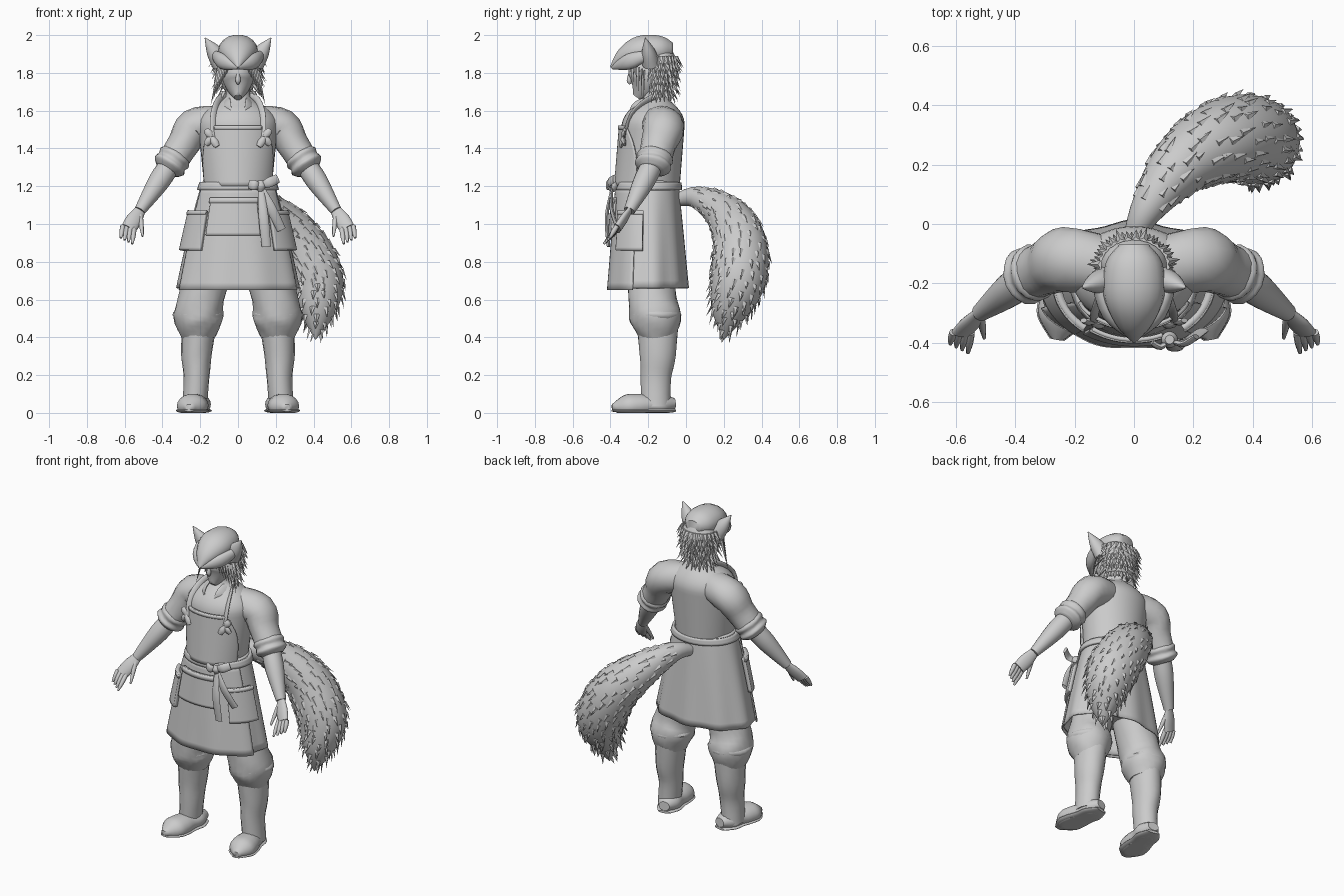
import bpy, bmesh, math, random
from mathutils import Vector

random.seed(4)
cube = bpy.data.objects.get("Cube")
if cube:
    bpy.data.objects.remove(cube)

shade = (.6, .6, .6, 1)
grey = bpy.data.materials.new("plain grey")
grey.use_nodes = True
grey.diffuse_color = shade
grey.node_tree.nodes["Principled BSDF"].inputs["Base Color"].default_value = shade


def at(x, y, z):
    return Vector((x, y, z))


side_axis, depth_axis, up_axis = at(1, 0, 0), at(0, 1, 0), at(0, 0, 1)


def finish(name, bm, mirror=False, thickness=0, sharp_angle=50):
    """Turn a bmesh into a smooth, optionally mirrored and thickened object."""
    bmesh.ops.recalc_face_normals(bm, faces=bm.faces)
    mesh = bpy.data.meshes.new(name)
    bm.to_mesh(mesh)
    bm.free()
    mesh.materials.append(grey)
    mesh.shade_smooth()
    mesh.set_sharp_from_angle(angle=math.radians(sharp_angle))
    part = bpy.data.objects.new(name, mesh)
    bpy.context.collection.objects.link(part)
    if thickness:
        modifier = part.modifiers.new("Thickness", 'SOLIDIFY')
        modifier.thickness, modifier.offset = thickness, 0
    if mirror:
        modifier = part.modifiers.new("Mirror", 'MIRROR')
        modifier.use_mirror_merge = False


def spline(points, steps):
    """Catmull-Rom resampling of every component of the points."""
    result, last = [], len(points) - 1
    for i in range(last):
        near = points[max(i - 1, 0)], points[i], points[i + 1], points[min(i + 2, last)]
        for step in range(steps):
            t = step / steps
            result.append([b + t * (c - a) / 2 + t * t * (2 * a - 5 * b + 4 * c - d) / 2
                           + t ** 3 * (3 * b - a - 3 * c + d) / 2 for a, b, c, d in zip(*near)])
    return result + [list(points[last])]


def frames(path, radii, reference, steps):
    """Centre, tangent, side vector, up vector and radius along a smooth path."""
    points = spline([(*p, r) for p, r in zip(path, radii)], steps)
    centres = [Vector(p[:3]) for p in points]
    for i, centre in enumerate(centres):
        tangent = (centres[min(i + 1, len(centres) - 1)] - centres[max(i - 1, 0)]).normalized()
        side = reference.cross(tangent).normalized()
        yield centre, tangent, side, tangent.cross(side), max(points[i][3], .002)


def skin(bm, rows):
    """Join neighbouring rows of vertices with quads."""
    for lower, upper in zip(rows, rows[1:]):
        for j in range(len(lower) - 1):
            bm.faces.new((lower[j], lower[j + 1], upper[j + 1], upper[j]))


def tube(name, path, radii, flat=1, reference=depth_axis, sides=18, mirror=False, folds=0):
    """Loft ellipses along a path; folds ripples the cloth."""
    bm, rings = bmesh.new(), []
    for i, (centre, tangent, side, up, radius) in enumerate(frames(path, radii, reference, 4)):
        ring = []
        for j in range(sides):
            a = math.tau * j / sides
            r = radius * (1 + folds * math.sin(5 * a + 1.3 * i))
            point = centre + side * r * math.cos(a) + up * r * flat * math.sin(a)
            point.z = max(point.z, 0)
            ring.append(bm.verts.new(point))
        rings.append(ring)
    skin(bm, [ring + ring[:1] for ring in rings])
    bm.faces.new(rings[0])
    bm.faces.new(rings[-1])
    finish(name, bm, mirror)


def shell(name, body, middle, half, bottom, top, offset=0, taper=1, thickness=.008,
          mirror=False, columns=36, rows=14, folds=0):
    """Cloth lying on a body shape, spanning an angle around it and a height range."""
    bm, grid = bmesh.new(), []
    for i in range(rows + 1):
        t = i / rows
        z = bottom + t * (top - bottom)
        centre, width, depth = body(z)
        row = []
        for j in range(columns + 1):
            spread = half * (1 - (1 - taper) * t ** 3)
            a = math.radians(middle + spread * (2 * j / columns - 1))
            out = offset + folds * (1 - t) * math.sin(9 * a)
            row.append(bm.verts.new(((width + out) * math.cos(a), centre + (depth + out) * math.sin(a), z)))
        grid.append(row)
    skin(bm, grid)
    bmesh.ops.remove_doubles(bm, verts=bm.verts, dist=.0004)
    finish(name, bm, mirror, thickness)


def spike(bm, base, direction, out, length, width):
    """One pointed tuft of hair or fur."""
    side = direction.cross(out).normalized() * width
    left, right, ridge, tip = [bm.verts.new(p) for p in (
        base - side, base + side, base + out * width * .7, base + direction.normalized() * length)]
    for face in ((left, right, ridge), (left, ridge, tip), (ridge, right, tip), (right, left, tip)):
        bm.faces.new(face)


def torso(z):
    """Centre, half width and half depth: broad chest narrowing into the neck."""
    neck = min(max((z - 1.52) / .14, 0), 1) ** 2
    chest = z - 1.2
    return .08 * chest - .2, (.175 + .1 * chest) * (1 - neck) + .06 * neck, .163 - .1 * neck


def skirt(z):
    """Centre, half width and half depth: flaring from the waist to the hem."""
    drop = max(1.24 - z, 0) / .58
    return -.2, .175 + .145 * drop ** .8, .155 + .05 * drop


# Shirt and apron
front = -90
shell("shirt_torso", torso, front, 180, 1.14, 1.72, rows=24)
shell("apron_skirt", skirt, front, 180, .66, 1.23, columns=60, folds=.007)
shell("apron_front_panel", skirt, front, 68, .65, 1.2, offset=.012, folds=.004)
shell("apron_waistband", skirt, front, 180, 1.18, 1.22, offset=.012, rows=3, thickness=.015)
shell("apron_bib", torso, front, 68, 1.2, 1.52, offset=.012, taper=.5, thickness=.012)
shell("bib_hem", torso, front, 33, 1.5, 1.52, offset=.018, rows=2)
shell("centre_pocket", skirt, front - 6, 30, .94, 1.14, offset=.026, thickness=.014)
shell("centre_pocket_hem", skirt, front - 6, 31, 1.11, 1.14, offset=.034, rows=2)
shell("side_pockets", skirt, -29, 21, .86, 1.07, offset=.026, thickness=.024, mirror=True)
shell("side_pocket_hems", skirt, -29, 22, 1.05, 1.07, offset=.038, rows=2, mirror=True)

# Collar, neck straps and their small bows
tube("collar_flaps", [at(.07, -.14, 1.66), at(.06, -.26, 1.63), at(.03, -.3, 1.57)], (.03, .03, .004),
     flat=.25, reference=side_axis + up_axis, mirror=True)
tube("neck_straps", [at(.13, -.33, 1.44), at(.13, -.29, 1.58), at(.09, -.18, 1.67), at(0, -.08, 1.67)],
     [.018] * 4, flat=.4, reference=depth_axis + side_axis * .4, mirror=True)
strap_knot = at(.14, -.335, 1.46)
for label, shift in (("outer", at(.03, .01, -.04)), ("inner", at(-.03, -.01, -.05)), ("top", at(.03, .01, .04))):
    tube("strap_bow_" + label, [strap_knot, strap_knot + shift / 2, strap_knot + shift],
         (.01, .02, .014), flat=.6, sides=8, mirror=True)

# Waist bow with hanging ribbons
bow = at(.12, -.39, 1.2)
tube("bow_knot", [bow + up_axis * .03, bow, bow - up_axis * .03], (.015, .028, .012))
for label, shift in (("left_loop", at(.09, .01, .04)), ("right_loop", at(-.06, -.01, .01)),
                     ("long_ribbon", at(.03, -.02, -.32)), ("short_ribbon", at(.11, .03, -.23))):
    tube("bow_" + label, [bow, bow + shift / 2 - depth_axis * .02, bow + shift],
         (.014, .026, .024), flat=.4, sides=10)

# Arms: sleeves with rolled cuffs, forearms, hands
collarbone, shoulder, elbow = at(.1, -.14, 1.54), at(.23, -.12, 1.51), at(.35, -.17, 1.33)
wrist, knuckle = at(.52, -.3, 1.07), at(.58, -.365, .975)
along = (elbow - shoulder).normalized() * .028
tube("sleeves", [collarbone, shoulder, shoulder.lerp(elbow, .5), elbow], (.09, .1, .085, .08),
     flat=1.1, mirror=True, folds=.015)
tube("rolled_cuffs", [elbow + along * k for k in range(-2, 3)], (.07, .09, .083, .09, .06),
     flat=1.08, mirror=True, folds=.015)
tube("forearms", [elbow, elbow.lerp(wrist, .4), wrist], (.055, .057, .03), mirror=True)
tube("palms", [wrist, wrist.lerp(knuckle, .5), knuckle], (.03, .042, .04), flat=.5, mirror=True)
finger_radii = .013, .013, .006
for i, label in enumerate(("index", "middle", "ring", "little")):
    base = knuckle + at(.02 * i - .03, 0, .005 * i)
    reach = at(.01, .01 * i - .07, .005 * i - .08)
    tube(label + "_fingers", [base, base + reach / 2, base + reach], finger_radii,
         reference=side_axis, sides=8, mirror=True)
thumb = at(.505, -.385, .935)
tube("thumbs", [wrist, wrist.lerp(thumb, .5), thumb], finger_radii, reference=side_axis, sides=8, mirror=True)

# Legs: baggy trousers tucked into boots
tube("hips", [at(0, -.19, z) for z in (1.1, .9, .76)], (.16, .2, .15), flat=.75)
knee, boot_top = at(.21, -.16, .5), at(.21, -.15, .4)
tube("trouser_legs", [at(.1, -.18, .92), at(.19, -.18, .62), knee, boot_top], (.12, .12, .13, .09),
     flat=1.05, sides=24, mirror=True, folds=.022)
tube("knee_folds", [knee + up_axis * .06, knee + up_axis * .02, knee - up_axis * .03], (.1, .135, .1),
     reference=depth_axis + up_axis * .2, sides=24, mirror=True, folds=.02)
tube("boot_shafts", [boot_top + up_axis * .04, at(.22, -.15, .3), at(.22, -.16, .18), at(.23, -.16, .03)],
     (.09, .08, .068, .065), flat=1.2, mirror=True, folds=.01)
heel, toe = at(.2, -.06, .05), at(.26, -.39, .03)
foot = [heel.lerp(toe, k / 5) for k in range(6)]
foot_radii = .035, .07, .07, .08, .075, .02
tube("boot_feet", foot, foot_radii, flat=.8, reference=up_axis, mirror=True)
tube("boot_soles", [at(p.x, p.y, .012) for p in foot], [r + .005 for r in foot_radii],
     flat=.2, reference=up_axis, mirror=True)

# Head, peaked cap and ears
tube("head", [at(0, -.26, 1.67), at(0, -.22, 1.73), at(0, -.2, 1.8), at(0, -.18, 1.95)],
     (.02, .068, .085, .06), flat=1.2)
tube("nose", [at(0, -.295, 1.8), at(0, -.3, 1.76), at(0, -.295, 1.74)], (.008, .014, .006), sides=8)
tube("peaked_cap", [at(0, -.07, 1.92), at(0, -.13, 1.92), at(0, -.24, 1.915), at(0, -.33, 1.88), at(0, -.4, 1.83)],
     (.05, .095, .103, .065, .004), flat=.8, reference=up_axis)
tube("cap_brim", [at(.13, -.19, 1.9), at(.08, -.3, 1.86), at(0, -.39, 1.83)], (.015, .03, .008),
     flat=1.4, reference=up_axis, mirror=True)
ear_base, ear_tip = at(.085, -.185, 1.85), at(.174, -.215, 1.985)
tube("ears", [ear_base, ear_base.lerp(ear_tip, .5), ear_tip], (.055, .04, .003), flat=.85, mirror=True)

# Shaggy hair: a base volume covered with spikes
tube("hair_volume", [at(0, -.135, 1.93 - .06 * k) for k in range(5)], (.07, .108, .113, .095, .06), flat=.8)
bm = bmesh.new()
for row in range(6):
    for k in range(19):
        a = math.radians(13 * (k + row % 2 / 2) - 30)
        out = at(math.cos(a), math.sin(a), 0)
        radius = .1 - .025 * (row / 5) ** 2
        base = at(out.x * radius * 1.1, out.y * radius * .85 - .14, 1.89 - .037 * row)
        spike(bm, base, out * random.uniform(.35, .8) - up_axis, out, random.uniform(.06, .085), .017)
for sign in (-1, 1):
    for k in range(7):
        base = at(sign * (.045 + .009 * k), .014 * k - .3, 1.86 - .008 * k)
        spike(bm, base, at(sign * .25, -.05, -1), -depth_axis, .07 + .02 * k, .013)
finish("hair_spikes", bm, sharp_angle=30)

# Bushy tail with overlapping fur tufts
tail = [at(0, -.04, 1.13), at(.05, .06, 1.14), at(.16, .2, 1.06), at(.3, .28, .92),
        at(.41, .28, .72), at(.42, .23, .54), at(.41, .2, .39)]
tail_radii = .035, .06, .105, .14, .148, .1, .003
tube("tail", tail, tail_radii, reference=side_axis, sides=24)
bm = bmesh.new()
for i, (centre, tangent, side, up, radius) in enumerate(frames(tail, tail_radii, side_axis, 5)):
    count = int(radius * 95) if i > 4 else 0
    for k in range(count):
        a = math.tau * (k + random.random() * .6 + i % 2 / 2) / count
        out = side * math.cos(a) + up * math.sin(a)
        spike(bm, centre + out * (radius - .004), tangent + out * random.uniform(.1, .4), out,
              random.uniform(.04, .065), .016)
finish("tail_fur_tufts", bm, sharp_angle=30)
